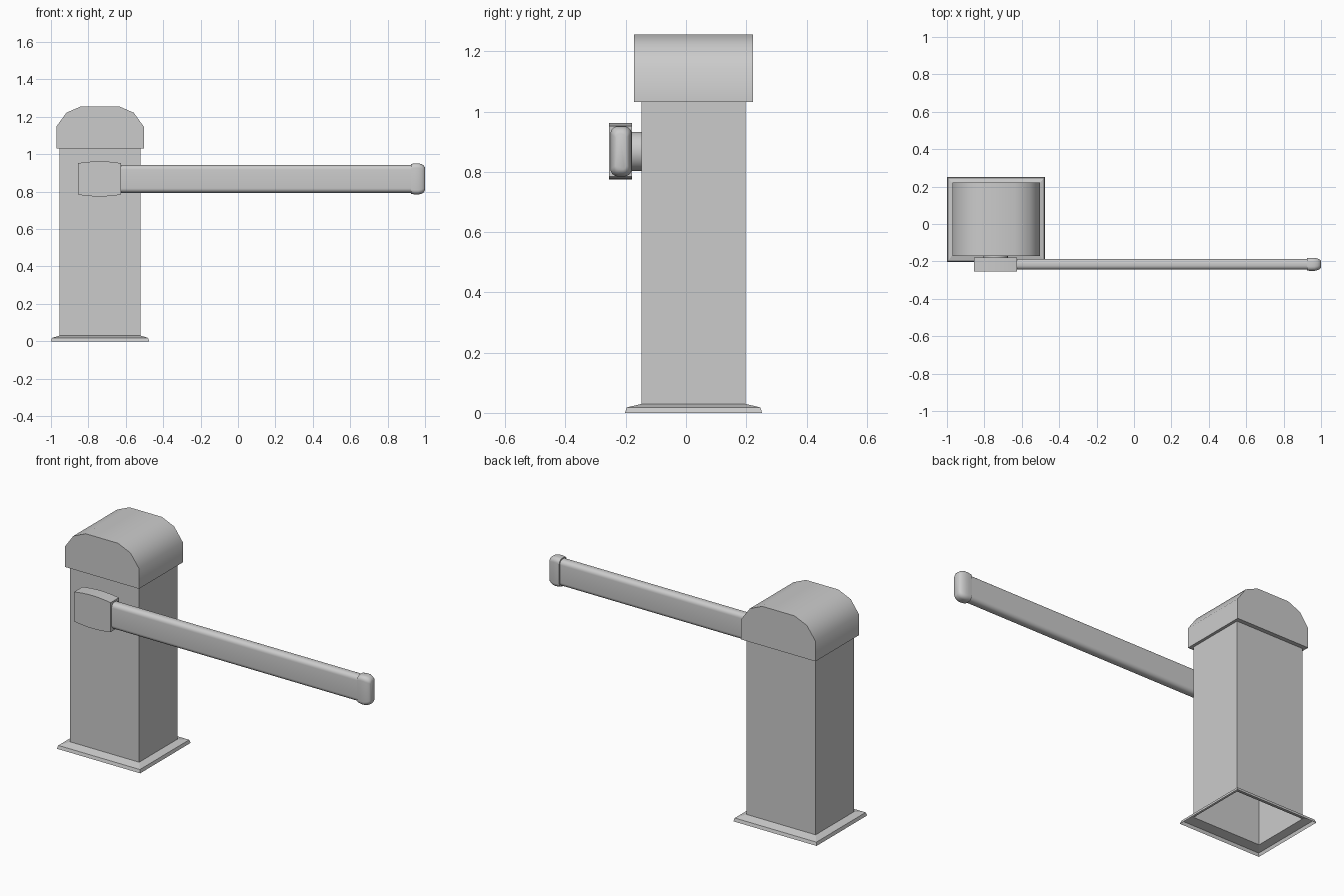
import bpy, bmesh, math

cube = bpy.data.objects.get("Cube")
if cube:
    bpy.data.objects.remove(cube, do_unlink=True)

grey = bpy.data.materials.new("light grey metal")
GREY = (0.6, 0.6, 0.6, 1)
grey.diffuse_color = GREY
grey.use_nodes = True
grey.node_tree.nodes["Principled BSDF"].inputs["Base Color"].default_value = GREY

CX, CY = -0.7375, 0.025      # cabinet centre
ARM_Y, ARM_Z = -0.2155, 0.868  # arm axis


def loft(name, rings, cap_start=True, cap_end=True, smooth=None):
    """Skin a list of equal-length point rings, with optional end caps."""
    bm = bmesh.new()
    loops = [[bm.verts.new(p) for p in ring] for ring in rings]
    n = len(loops[0])
    for a, b in zip(loops, loops[1:]):
        for i in range(n):
            j = (i + 1) % n
            bm.faces.new((a[i], a[j], b[j], b[i]))
    if cap_start:
        bm.faces.new(loops[0][::-1])
    if cap_end:
        bm.faces.new(loops[-1])
    bmesh.ops.recalc_face_normals(bm, faces=bm.faces)
    mesh = bpy.data.meshes.new(name)
    bm.to_mesh(mesh)
    bm.free()
    mesh.materials.append(grey)
    obj = bpy.data.objects.new(name, mesh)
    bpy.context.collection.objects.link(obj)
    if smooth:
        bpy.ops.object.select_all(action='DESELECT')
        bpy.context.view_layer.objects.active = obj
        obj.select_set(True)
        bpy.ops.object.shade_smooth_by_angle(angle=math.radians(smooth))
    return obj


def rect(hx, hy, z):
    return [(CX + sx * hx, CY + sy * hy, z)
            for sx, sy in ((-1, -1), (1, -1), (1, 1), (-1, 1))]


def rounded(x, hy, hz, r, steps=6):
    """Rounded rectangle across the arm at position x."""
    pts = []
    for k, (sy, sz) in enumerate(((1, 1), (-1, 1), (-1, -1), (1, -1))):
        for s in range(steps + 1):
            a = math.radians(90 * (k + s / steps))
            pts.append((x, ARM_Y + sy * (hy - r) + r * math.cos(a),
                        ARM_Z + sz * (hz - r) + r * math.sin(a)))
    return pts


def prism(name, profile, y0, y1, smooth):
    """Extrude an x-z profile along y."""
    return loft(name, [[(x, y, z) for x, z in profile] for y in (y0, y1)],
                smooth=smooth)


# Hollow flared base skirt and open-bottomed cabinet
loft("base_skirt", [rect(0.2625, 0.2275, 0), rect(0.257, 0.222, 0.018),
                    rect(0.2175, 0.172, 0.03)], False, False)
loft("cabinet", [rect(0.2175, 0.172, 0.03), rect(0.2175, 0.172, 1.032)], False, True)

# Hood with a faceted, smooth-shaded arch
half = [(0.234, 1.032), (0.234, 1.147), (0.180, 1.222), (0.102, 1.256)]
arch = [(CX + x, z) for x, z in half] + [(CX - x, z) for x, z in reversed(half)]
prism("hood", arch, CY - 0.197, CY + 0.197, 40)

# Arm holder with gently bowed top and bottom
N = 8
bow = []
for i in range(N + 1):
    t = -1 + 2 * i / N
    bow.append((-0.74 + 0.115 * t, 0.084 + 0.010 * (1 - t * t)))
holder = [(x, ARM_Z + h) for x, h in bow] + [(x, ARM_Z - h) for x, h in reversed(bow)]
prism("arm_holder", holder, -0.255, -0.18, 30)

# Round pivot between holder and cabinet
pivot = [(-0.74 + 0.065 * math.cos(a), ARM_Z + 0.065 * math.sin(a))
         for a in (math.tau * i / 32 for i in range(32))]
prism("pivot", pivot, -0.185, -0.14, 30)

# Barrier arm and rounded end cap
loft("barrier_arm", [rounded(-0.66, 0.029, 0.074, 0.024),
                     rounded(0.94, 0.029, 0.074, 0.024)], smooth=35)
cap = [(0.926, 0.034, 0.080), (0.945, 0.035, 0.083), (0.965, 0.035, 0.083),
       (0.982, 0.031, 0.079), (0.994, 0.025, 0.071), (1.0, 0.018, 0.060)]
loft("arm_end_cap", [rounded(x, hy, hz, min(0.024, hy * 0.8)) for x, hy, hz in cap],
     smooth=50)
